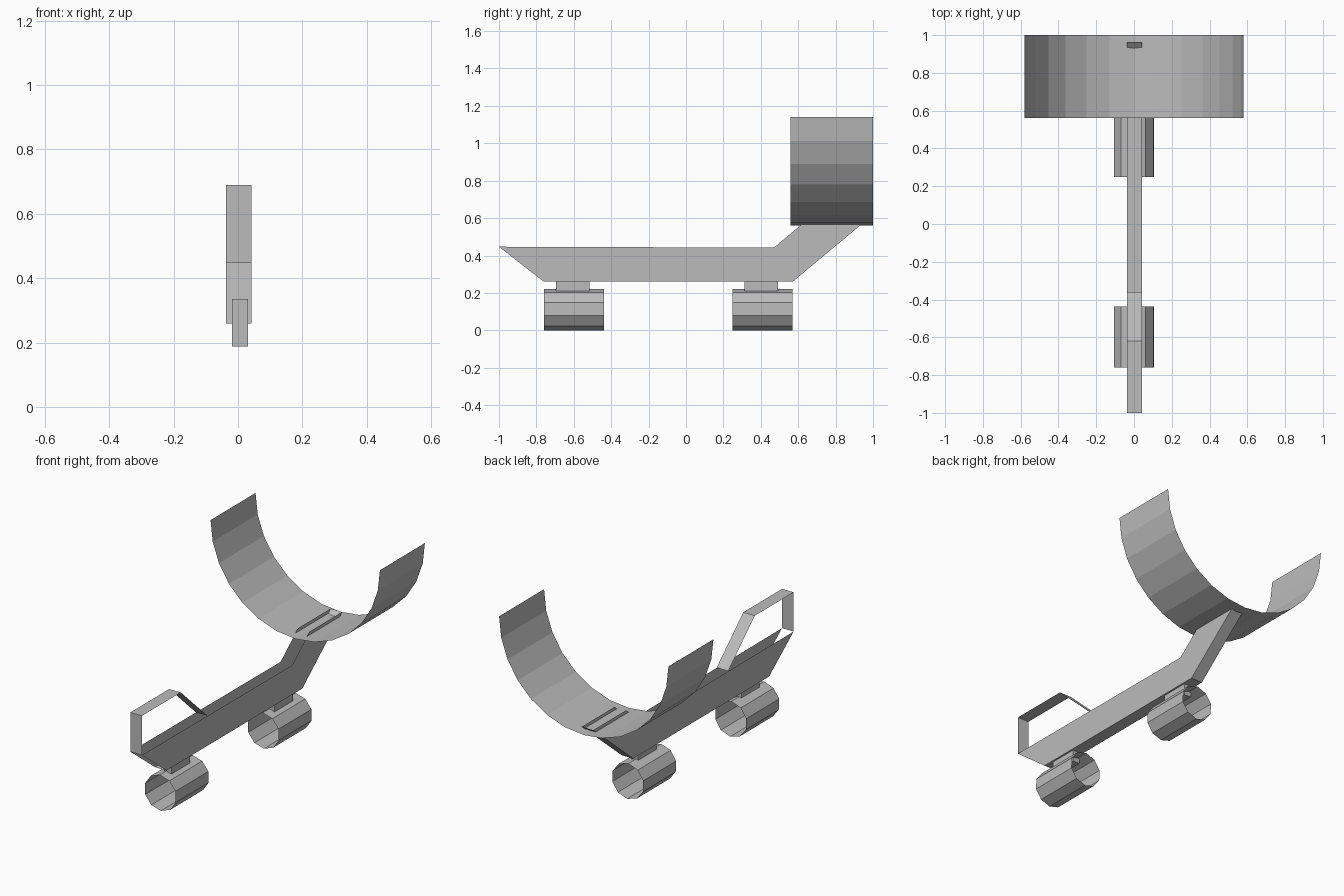
import bpy, bmesh, math

if "Cube" in bpy.data.objects:
    bpy.data.objects.remove(bpy.data.objects["Cube"])

grey = bpy.data.materials.new("plain_grey")
grey.diffuse_color = (0.5, 0.5, 0.5, 1)
grey.use_nodes = True
grey.node_tree.nodes["Principled BSDF"].inputs["Base Color"].default_value = grey.diffuse_color


def add_mesh(name, verts, faces):
    me = bpy.data.meshes.new(name)
    me.from_pydata(verts, [], faces)
    me.materials.append(grey)
    ob = bpy.data.objects.new(name, me)
    bpy.context.collection.objects.link(ob)
    return ob


def sheet(name, near, far, closed=False):
    """Thin strip of quads joining two matching point lists."""
    n = len(near)
    count = n if closed else n - 1
    faces = [(i, (i + 1) % n, n + (i + 1) % n, n + i) for i in range(count)]
    return add_mesh(name, near + far, faces)


def arc(radius, cz, angles, y):
    return [(radius * math.cos(a), y, cz + radius * math.sin(a)) for a in angles]


def box(name, x0, x1, y0, y1, z0, z1):
    me = bpy.data.meshes.new(name)
    bm = bmesh.new()
    bmesh.ops.create_cube(bm, size=1)
    for v in bm.verts:
        v.co = (x1 if v.co.x > 0 else x0,
                y1 if v.co.y > 0 else y0,
                z1 if v.co.z > 0 else z0)
    bm.to_mesh(me)
    bm.free()
    me.materials.append(grey)
    ob = bpy.data.objects.new(name, me)
    bpy.context.collection.objects.link(ob)


LEFT, RIGHT = -0.037, 0.042

# Channel side walls: flat frame outline with a raised neck at the back
outline = [(-1, .447), (-.76, .26), (.57, .26), (.96, .585),
           (.64, .585), (.47, .442)]
for name, x in (("left_wall", LEFT), ("right_wall", RIGHT)):
    ob = add_mesh(name, [(x, y, z) for y, z in outline],
                  [(0, 1, 2, 5), (5, 2, 3, 4)])

# Channel floor, rising into the neck
floor = outline[1:4]
sheet("channel_floor", [(LEFT, y, z) for y, z in floor],
      [(RIGHT, y, z) for y, z in floor])

# Flat strap handle over the front end
strap = [(-1, .447), (-1, .69), (-.62, .69), (-.36, .447)]
sheet("handle_strap", [(LEFT, y, z) for y, z in strap],
      [(RIGHT, y, z) for y, z in strap])

# Half-round trough on the neck
half = [math.pi + math.pi * i / 14 for i in range(15)]
sheet("trough", arc(.58, 1.14, half, .56), arc(.58, 1.14, half, 1.0))

# Open ten-sided rollers and their mounting blocks
ring = [math.radians(20 + 36 * i) for i in range(10)]
for name, y, top in (("front", -.76, .335), ("rear", .248, .261)):
    sheet(name + "_roller", arc(.11, .11, ring, y),
          arc(.11, .11, ring, y + .322), closed=True)
    box(name + "_mount", -.018, .031, y + .065, y + .245, .188, top)
